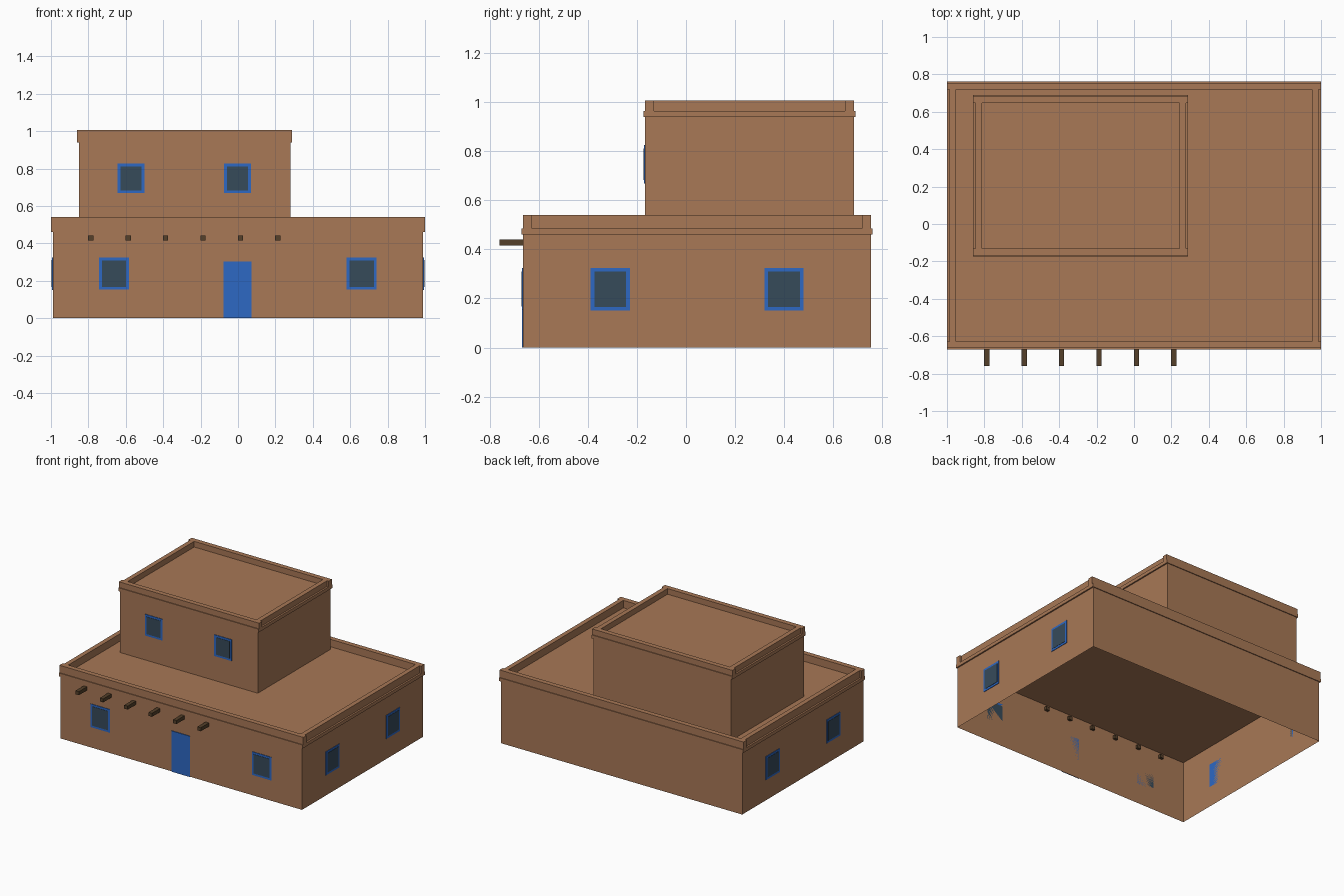
import bpy, bmesh

if "Cube" in bpy.data.objects:
    bpy.data.objects.remove(bpy.data.objects["Cube"])


def material(name, rgb):
    m = bpy.data.materials.new(name)
    m.diffuse_color = (*rgb, 1)
    m.use_nodes = True
    m.node_tree.nodes["Principled BSDF"].inputs["Base Color"].default_value = m.diffuse_color
    return m


ADOBE = material("adobe brown", (0.392, 0.188, 0.093))
BLUE = material("blue paint", (0.026, 0.138, 0.552))
GLASS = material("dark glass", (0.037, 0.069, 0.102))
WOOD = material("dark wood", (0.090, 0.051, 0.023))


def box(name, x, y, z, mat, open_ends=False):
    """Box from (min, max) ranges; open_ends leaves only the four walls."""
    bm = bmesh.new()
    bmesh.ops.create_cube(bm, size=1)
    for v in bm.verts:
        v.co = [r[0] + (c + 0.5) * (r[1] - r[0]) for c, r in zip(v.co, (x, y, z))]
    if open_ends:
        bm.normal_update()
        caps = [f for f in bm.faces if abs(f.normal.z) > 0.5]
        bmesh.ops.delete(bm, geom=caps, context='FACES_ONLY')
    me = bpy.data.meshes.new(name)
    bm.to_mesh(me)
    bm.free()
    me.materials.append(mat)
    ob = bpy.data.objects.new(name, me)
    bpy.context.collection.objects.link(ob)
    return ob


def storey(name, x, y, z0, z_slab, z_roof, z_top):
    """Hollow walls, overhanging roof slab and four parapet walls."""
    t, ox, oy = 0.037, 0.01, 0.006
    (x0, x1), (y0, y1) = x, y
    wide = (x0 - ox, x1 + ox)
    box(name + "_walls", x, y, (z0, z_slab), ADOBE, True)
    box(name + "_roof_slab", wide, (y0 - oy, y1 + oy), (z_slab, z_roof), ADOBE)
    zp = (z_roof, z_top)
    box(name + "_parapet_front", wide, (y0, y0 + t), zp, ADOBE)
    box(name + "_parapet_back", wide, (y1 - t, y1), zp, ADOBE)
    inner = (y0 + t, y1 - t)
    box(name + "_parapet_left", (x0 + 0.003, x0 + t), inner, zp, ADOBE)
    box(name + "_parapet_right", (x1 - t, x1 - 0.003), inner, zp, ADOBE)


def window(name, axis, wall, sign, c, z, w, h):
    """Blue frame plate with a glass plate on it, on a wall facing axis*sign."""
    for part, cut, depth, mat in (("frame", 0, 0.004, BLUE), ("glass", 0.015, 0.006, GLASS)):
        across = (c - w / 2 + cut, c + w / 2 - cut)
        out = sorted((wall, wall + sign * depth))
        up = (z - h / 2 + cut, z + h / 2 - cut)
        xy = (out, across) if axis == 'x' else (across, out)
        box(f"{name}_{part}", *xy, up, mat)


# Two storeys
storey("lower", (-0.99, 0.99), (-0.664, 0.755), 0, 0.46, 0.485, 0.54)
storey("upper", (-0.85, 0.28), (-0.168, 0.685), 0.485, 0.94, 0.965, 1.007)

# Door
box("door", (-0.077, 0.073), (-0.669, -0.664), (0, 0.302), BLUE)

# Windows
for i, c in enumerate((-0.663, 0.661)):
    window(f"front_window_{i}", 'y', -0.664, -1, c, 0.238, 0.16, 0.172)
for i, c in enumerate((-0.572, -0.003)):
    window(f"upper_window_{i}", 'y', -0.168, -1, c, 0.747, 0.144, 0.158)
for side, s in (("left", -1), ("right", 1)):
    for i, c in enumerate((-0.309, 0.40)):
        window(f"{side}_window_{i}", 'x', 0.99 * s, s, c, 0.238, 0.16, 0.174)

# Projecting roof beams
for i in range(6):
    c = -0.787 + 0.2 * i
    box(f"roof_beam_{i}", (c - 0.014, c + 0.014), (-0.76, -0.645), (0.415, 0.441), WOOD)
